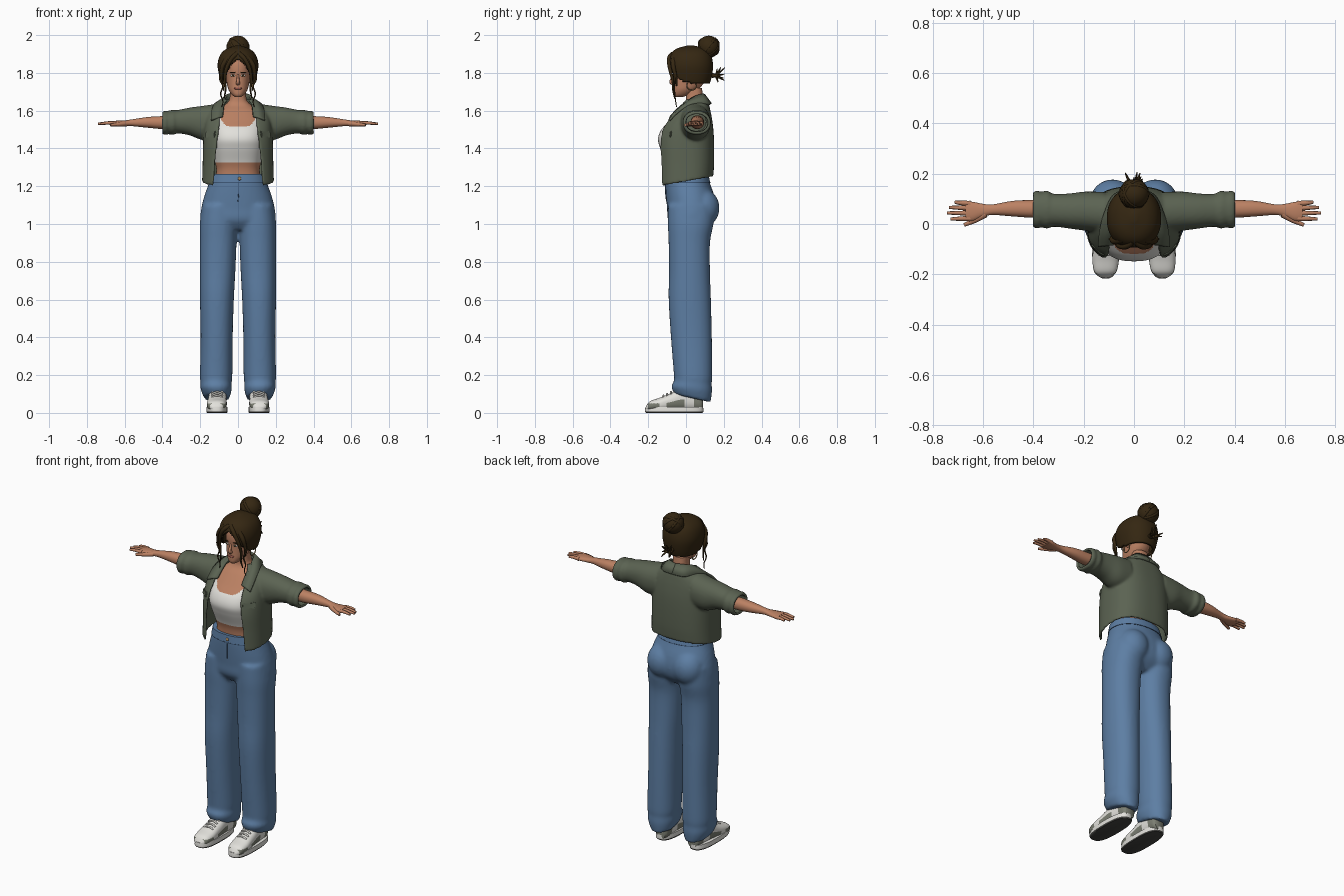
import bpy, bmesh, math
from mathutils import Vector, Matrix

if "Cube" in bpy.data.objects:
    bpy.data.objects.remove(bpy.data.objects["Cube"])


def material(name, r, g, b):
    m = bpy.data.materials.new(name)
    m.use_nodes = True
    m.diffuse_color = (r, g, b, 1)
    shader = next(n for n in m.node_tree.nodes if n.type == "BSDF_PRINCIPLED")
    shader.inputs["Base Color"].default_value = (r, g, b, 1)
    shader.inputs["Roughness"].default_value = .8
    return m


skin = material("skin", .5, .22, .125)
hair = material("dark brown hair", .035, .02, .006)
olive = material("olive cloth", .105, .125, .085)
denim = material("blue denim", .11, .21, .37)
seam = material("dark denim seam", .05, .1, .19)
white = material("off white", .76, .75, .71)
grey = material("grey suede", .2, .21, .17)
rubber = material("dark rubber", .06, .06, .055)
lip = material("lip", .33, .1, .075)
brass = material("brass", .4, .24, .1)


def spline(rows, steps):
    """Smooth in-between rows through the given ones."""
    out = []
    for i in range(len(rows) - 1):
        quad = [rows[min(max(i + k, 0), len(rows) - 1)] for k in (-1, 0, 1, 2)]
        for j in range(steps):
            t = j / steps
            out.append([.5 * (2*b + (c - a)*t + (2*a - 5*b + 4*c - d)*t*t + (3*b - a - 3*c + d)*t**3)
                        for a, b, c, d in zip(*quad)])
    return out + [list(rows[-1])]


def skin_rings(bm, rings, closed, cap):
    rings = [[bm.verts.new(p) for p in ring] for ring in rings]
    n = len(rings[0])
    for low, high in zip(rings, rings[1:]):
        for j in range(n if closed else n - 1):
            k = (j + 1) % n
            bm.faces.new((low[j], low[k], high[k], high[j]))
    if cap:
        bm.faces.new(rings[0])
        bm.faces.new(rings[-1])


def loft(bm, axis, rows, n=40, power=2.2, side=1, tilt=0, gap=False, cap=True, steps=4):
    """Rows are position, then min and max of both cross axes, then opening half width."""
    rings = []
    base = min(r[0] for r in rows)
    for row in spline(rows, steps):
        pos, a0, a1, b0, b1 = row[:5]
        start = math.asin(min(1, row[5] / a1) ** (power / 2)) if gap else 0
        ring = []
        for j in range(n + 1 if gap else n):
            t = start + (2 * math.pi - 2 * start) * j / n
            s, c = math.sin(t), -math.cos(t)
            a = (a0 + a1) / 2 + (a1 - a0) / 2 * math.copysign(abs(s) ** (2 / power), s)
            b = (b0 + b1) / 2 + (b1 - b0) / 2 * math.copysign(abs(c) ** (2 / power), c)
            p = {"x": (pos, a, b), "y": (a, pos, b), "z": (a, b, pos)}[axis]
            lift = tilt * p[1] * max(0, 1 - (pos - base) / .1)
            ring.append((p[0] * side, p[1], p[2] + lift))
        rings.append(ring)
    skin_rings(bm, rings, not gap, cap)


def sym(*rows):
    return [(r[0], -r[1], *r[1:]) for r in rows]


def tube(bm, points, r0, r1, n=8, steps=5):
    pts = [Vector(p) for p in spline(points, steps)]
    side, rings = None, []
    for i, p in enumerate(pts):
        d = (pts[min(i + 1, len(pts) - 1)] - pts[max(i - 1, 0)]).normalized()
        side = d.orthogonal() if side is None else side - d * side.dot(d)
        side.normalize()
        r = r0 + (r1 - r0) * i / (len(pts) - 1)
        angles = [2 * math.pi * j / n for j in range(n)]
        rings.append([p + r * (side * math.cos(a) + d.cross(side) * math.sin(a)) for a in angles])
    skin_rings(bm, rings, True, True)


def blob(bm, loc, size):
    m = Matrix.Translation(loc) @ Matrix.Diagonal((*size, 1))
    bmesh.ops.create_uvsphere(bm, u_segments=24, v_segments=14, radius=1, matrix=m)


def finish(bm, name, mats, mirror=False, rule=None, thick=0, voxel=0):
    bmesh.ops.recalc_face_normals(bm, faces=bm.faces)
    for f in bm.faces:
        f.smooth = True
        if rule:
            f.material_index = rule(f.calc_center_median(), f.normal)
    mesh = bpy.data.meshes.new(name)
    bm.to_mesh(mesh)
    bm.free()
    mesh.set_sharp_from_angle(angle=math.radians(50))
    for m in mats:
        mesh.materials.append(m)
    ob = bpy.data.objects.new(name, mesh)
    bpy.context.scene.collection.objects.link(ob)
    if mirror:
        ob.modifiers.new("mirror", "MIRROR").use_mirror_merge = False
    if thick:
        mod = ob.modifiers.new("thickness", "SOLIDIFY")
        mod.thickness, mod.offset = thick, 0
    if voxel:
        mod = ob.modifiers.new("blend", "REMESH")
        mod.mode, mod.voxel_size, mod.use_smooth_shade = "VOXEL", voxel, True
        mod = ob.modifiers.new("soften", "SMOOTH")
        mod.factor, mod.iterations = .5, 6
    return ob


new = bmesh.new

# Torso with painted cropped top
bm = new()
loft(bm, "z", sym((1.2, .125, -.09, .1), (1.28, .115, -.095, .1), (1.33, .122, -.108, .1),
                  (1.4, .135, -.136, .11), (1.45, .14, -.148, .11), (1.5, .14, -.13, .115),
                  (1.55, .14, -.085, .11), (1.6, .11, -.04, .1), (1.63, .07, -.01, .095),
                  (1.66, .046, 0, .09), (1.72, .042, 0, .085)), n=120, power=2.5, steps=10)
finish(bm, "torso", [skin, white],
       rule=lambda c, n: int(1.325 < c.z < 1.515 + .06 * (c.x / .1) ** 4 and c.z < 1.59))

# Head, nose and ears
bm = new()
loft(bm, "z", sym((1.672, .015, -.058, -.02), (1.685, .033, -.067, .02), (1.71, .05, -.069, .06),
                  (1.74, .058, -.068, .09), (1.78, .064, -.067, .11), (1.82, .068, -.07, .12),
                  (1.86, .067, -.064, .12), (1.9, .05, -.04, .1), (1.915, .02, 0, .06)))
tube(bm, [(0, -.066, 1.79), (0, -.074, 1.77), (0, -.079, 1.752), (0, -.068, 1.745)], .005, .012)
for s in (-1, 1):
    blob(bm, (s * .066, .03, 1.77), (.008, .018, .028))
finish(bm, "head", [skin])

# Facial features
for name, mat, loc, size in (("eye", white, (.027, -.062, 1.786), (.013, .006, .006)),
                             ("iris", hair, (.027, -.066, 1.786), (.006, .003, .006)),
                             ("eyebrow", hair, (.028, -.066, 1.803), (.017, .004, .003)),
                             ("lips", lip, (.006, -.067, 1.718), (.015, .006, .006))):
    bm = new()
    blob(bm, loc, size)
    finish(bm, name, [mat], mirror=True)

# Hair cap, cut open around the face
bm = new()
loft(bm, "z", sym((1.73, .075, -.07, .112), (1.78, .09, -.083, .128), (1.84, .1, -.09, .135),
                  (1.89, .088, -.078, .125), (1.92, .058, -.048, .1), (1.937, .01, .01, .04)),
     n=72, steps=7)


def bare(c):
    line = max(1.868 - 17 * c.x ** 2, 1.75) if c.y < .02 else 1.745
    return c.z < line


bmesh.ops.delete(bm, geom=[f for f in bm.faces if bare(f.calc_center_median())], context="FACES")
finish(bm, "hair_cap", [hair], thick=.016)

# Bun with wrapped strands
bm = new()
blob(bm, (0, .12, 1.938), (.06, .058, .059))
for turn in (0, 1, 2):
    spin = Matrix.Rotation(turn * math.pi / 3, 3, "Z") @ Matrix.Rotation(.9, 3, "X")
    loop = [Vector((0, .12, 1.938)) + spin @ Vector((.054 * math.cos(a), .054 * math.sin(a), 0))
            for a in [math.pi * k / 8 for k in range(17)]]
    tube(bm, loop, .008, .008, steps=2)
finish(bm, "hair_bun", [hair])

# Back tuft and loose locks
bm = new()
for k in range(9):
    x, z = .035 * math.sin(2.4 * k), 1.79 + .04 * math.cos(2.4 * k)
    tube(bm, [(0, .12, 1.79), (x * .4, .155, 1.785), (x, .185 + .02 * math.sin(k), z)], .013, .002)
finish(bm, "hair_tuft", [hair])
bm = new()
tube(bm, [(.005, -.07, 1.9), (.035, -.09, 1.875), (.062, -.085, 1.82), (.07, -.07, 1.76),
          (.066, -.068, 1.71), (.074, -.06, 1.665)], .014, .003)
tube(bm, [(.04, -.06, 1.89), (.08, -.068, 1.84), (.088, -.055, 1.78), (.08, -.05, 1.73)], .017, .004)
tube(bm, [(.085, -.06, 1.82), (.096, -.06, 1.77), (.08, -.062, 1.73), (.092, -.06, 1.69),
          (.08, -.055, 1.65), (.086, -.05, 1.62)], .006, .002)
finish(bm, "hair_locks", [hair], mirror=True)

# Hoop earrings
bm = new()
tube(bm, [(.077, .03 + .025 * math.sin(a), 1.733 + .025 * math.cos(a))
          for a in [math.pi * k / 8 for k in range(17)]], .003, .003, steps=2)
finish(bm, "earring", [brass], mirror=True)

# Open jacket with sleeves
bm = new()
loft(bm, "z", [r for r in [(z, -w, w, f, b, o) for z, w, f, b, o in (
    (1.225, .183, -.148, .137, .13), (1.32, .18, -.15, .142, .122), (1.42, .178, -.15, .142, .112),
    (1.5, .174, -.132, .138, .1), (1.56, .165, -.09, .13, .095), (1.6, .145, -.055, .122, .085),
    (1.63, .112, -.03, .115, .072), (1.66, .075, -.005, .105, .055))]],
     n=80, power=2.6, gap=True, cap=False, tilt=.18)
sleeve = [(.12, -.03, .12, 1.45, 1.628), (.19, -.02, .122, 1.452, 1.618), (.25, -.012, .115, 1.475, 1.61),
          (.3, -.005, .112, 1.485, 1.6), (.33, -.005, .115, 1.485, 1.595), (.345, -.012, .126, 1.478, 1.597),
          (.37, -.005, .12, 1.484, 1.592), (.385, -.012, .126, 1.478, 1.592), (.402, -.002, .118, 1.486, 1.586)]
for s in (-1, 1):
    loft(bm, "x", sleeve, side=s, cap=False)
finish(bm, "jacket", [olive], thick=.014, voxel=.007)

# Folded collar
bm = new()
inner = [(0, .095, 1.685), (.05, .078, 1.685), (.068, .03, 1.665), (.075, -.03, 1.62), (.08, -.08, 1.57)]
outer = [(0, .132, 1.635), (.075, .118, 1.635), (.118, .04, 1.637), (.138, -.035, 1.6), (.142, -.088, 1.55)]
skin_rings(bm, [spline(inner, 5), spline(outer, 5)], False, False)
finish(bm, "collar", [olive], mirror=True, thick=.012)

# Chest pocket flaps
bm = new()
place = Matrix.Translation((.145, -.102, 1.475)) @ Matrix.Rotation(.75, 4, "Z") @ Matrix.Rotation(-.2, 4, "X")
bmesh.ops.create_cube(bm, size=1, matrix=place @ Matrix.Diagonal((.07, .012, .035, 1)))
bmesh.ops.bevel(bm, geom=bm.edges[:], offset=.004, segments=2, affect="EDGES")
finish(bm, "pocket_flap", [olive], mirror=True)

# Forearms and hands
bm = new()
loft(bm, "x", [(.3, .025, .095, 1.505, 1.575), (.4, .025, .095, 1.503, 1.571), (.48, .03, .092, 1.51, 1.566),
               (.56, .036, .078, 1.518, 1.554), (.6, .028, .08, 1.518, 1.548), (.64, .012, .088, 1.519, 1.547),
               (.67, .014, .09, 1.522, 1.544)], n=24)
for y, tip_y, tip_x in ((.022, .02, .728), (.043, .044, .742), (.063, .066, .734), (.081, .087, .712)):
    tube(bm, [(.65, y, 1.533), (.69, (y + tip_y) / 2, 1.535), (tip_x, tip_y, 1.53)], .0115, .006)
tube(bm, [(.59, .04, 1.532), (.63, .016, 1.528), (.675, -.004, 1.524)], .015, .007)
finish(bm, "arm", [skin], mirror=True)

# Jeans
bm = new()
loft(bm, "z", sym((.97, .17, -.06, .1), (1.02, .198, -.095, .145), (1.08, .195, -.1, .16),
                  (1.15, .178, -.106, .15), (1.22, .153, -.11, .125), (1.262, .143, -.107, .115)))
leg = [(.085, .045, .178, -.062, .13), (.13, .033, .198, -.078, .138), (.165, .034, .198, -.064, .136),
       (.2, .03, .201, -.064, .139), (.4, .028, .198, -.08, .137), (.6, .022, .201, -.092, .132),
       (.75, .014, .202, -.09, .127), (.9, .008, .202, -.092, .127), (1, .005, .202, -.096, .145),
       (1.1, .01, .19, -.095, .15)]
for s in (-1, 1):
    loft(bm, "z", leg, side=s, tilt=-.22)
    blob(bm, (s * .085, .09, 1.085), (.09, .088, .1))
finish(bm, "jeans", [denim], voxel=.01)

# Waistband, its seam and button
bm = new()
loft(bm, "z", sym((1.222, .155, -.113, .128), (1.264, .145, -.11, .118)), n=64)
finish(bm, "waistband", [denim])
bm = new()
loft(bm, "z", sym((1.218, .1556, -.1136, .1286), (1.222, .1556, -.1136, .1286)), n=64)
tube(bm, [(.004, -.111, 1.22), (.004, -.109, 1.17), (0, -.104, 1.12)], .002, .002)
finish(bm, "denim_seams", [seam])
bm = new()
blob(bm, (.008, -.113, 1.24), (.009, .005, .009))
finish(bm, "button", [brass])


# Shoe uppers with suede panels
def panel(c, n):
    heel = c.y > .045 and c.z < .09
    middle = -.1 < c.y < -.01 and c.z < .062 + .25 * c.y + .015
    toe = -.2 < c.y < -.14 and c.z < .05
    return int(heel or middle or toe)


bm = new()
loft(bm, "y", [(-.212, .095, .135, .015, .035), (-.19, .07, .158, .012, .062), (-.14, .06, .165, .01, .08),
               (-.08, .06, .16, .01, .105), (-.03, .06, .156, .01, .13), (.03, .06, .15, .01, .13),
               (.075, .064, .144, .01, .11), (.09, .075, .132, .012, .09)], n=64, power=2.4, steps=8)
finish(bm, "shoe_upper", [white, grey], mirror=True, rule=panel)

# Laces
bm = new()
for y in (-.12, -.1, -.08, -.06):
    z = .088 + (y + .12) * .48
    tube(bm, [(.08, y, z - .006), (.11, y, z + .004), (.14, y, z - .006)], .005, .005)
finish(bm, "laces", [white], mirror=True)

# Soles with dark tread
bm = new()
loft(bm, "z", [(0, .058, .164, -.21, .088), (.008, .056, .168, -.217, .092),
               (.032, .057, .167, -.215, .091)], n=64, power=2.7)
finish(bm, "sole", [white, rubber], mirror=True, rule=lambda c, n: int(c.z < .007))
